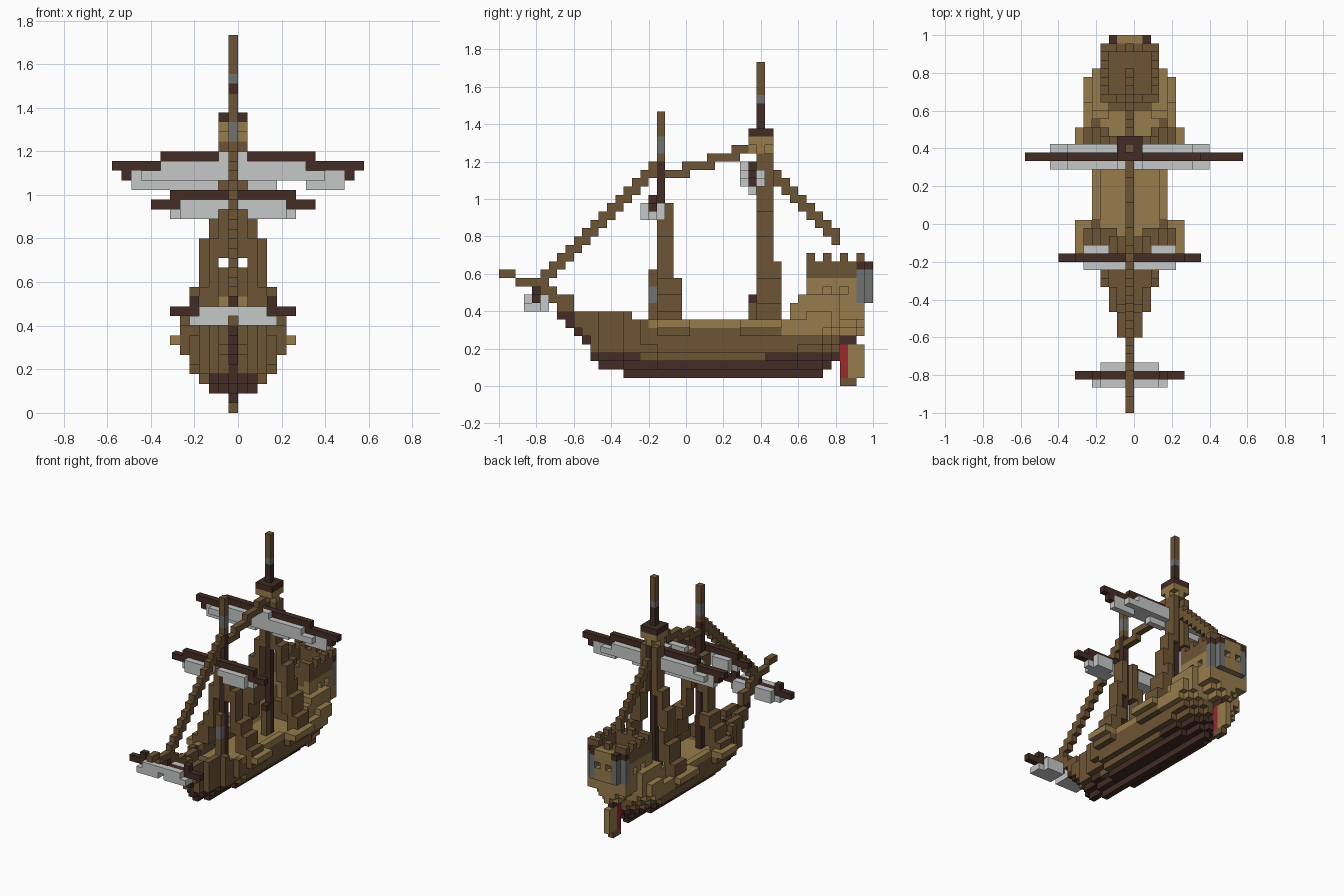
import bpy
import bmesh
from mathutils import Vector

if "Cube" in bpy.data.objects:
    bpy.data.objects.remove(bpy.data.objects["Cube"])

UNIT = 2 / 45           # edge of one block
COLOURS = {
    "brown_wood": (.155, .089, .036),
    "tan_wood": (.31, .2, .075),
    "dark_wood": (.056, .025, .018),
    "sail_cloth": (.56, .58, .57),
    "slate": (.163, .17, .163),
    "rudder_red": (.319, .022, .027),
}
BROWN, TAN, DARK, SAIL, SLATE, RED = COLOURS
materials = {}
for name, rgb in COLOURS.items():
    mat = bpy.data.materials.new(name)
    mat.use_nodes = True
    mat.diffuse_color = (*rgb, 1)
    mat.node_tree.nodes["Principled BSDF"].inputs["Base Color"].default_value = (*rgb, 1)
    materials[name] = mat

cells = {}              # (across, along, up) -> (part, colour)


def span(v):
    return range(v, v + 1) if isinstance(v, int) else range(v[0], v[1] + 1)


def fill(part, colour, out, along, up):
    """Block of cells, mirrored about the keel; out is the distance from it."""
    for d in span(out):
        for j in span(along):
            for k in span(up):
                for side in (-1, 1):
                    cells[(side * d - 1, j, k)] = (part, colour)


def clear(out, along, up):
    for side in (-1, 1):
        cells.pop((side * out - 1, along, up), None)


# Hull: width along the length, limited by height and by the rising keel
def beam(j):
    for end, w in ((8, 0), (11, 1), (14, 2), (16, 3), (18, 4), (22, 5), (28, 4),
                   (39, 5), (40, 4)):
        if j <= end:
            return w
    return 3


def keel(j):
    for end, k in ((7, 8), (8, 7), (9, 6), (10, 5), (11, 3), (14, 2), (38, 1),
                   (39, 2), (40, 3), (42, 5)):
        if j <= end:
            return k
    return 6


LIMIT = (0, 0, 2, 3, 4, 4, 5, 5, 5, 5)
for j in range(7, 44):
    top = 9 if j < 9 else 8 if j < 16 else 7
    deck = 7 if j < 13 or j > 36 else 6 if j < 17 else 5
    flare = 2 if 18 < j < 36 else 1
    for k in range(keel(j), top + 1):
        half = min(beam(j), LIMIT[k], flare * (k - keel(j)))
        for d in range(half + 1):
            if k > deck and d < half:
                continue
            colour = BROWN
            if k <= 2 or (k == 3 and not 16 < j < 32) or (j < 9 and k < 9):
                colour = DARK
            elif j > 40 and k == 5:
                colour = DARK
            elif j < 13 and d == 0 and k < 8:
                colour = DARK
            elif j > 17 and (k == 7 or (k == deck and d < half) or (k == 6 and j > 31)):
                colour = TAN
            fill("hull", colour, d, j, k)
for along in ((19, 22), (29, 33)):
    fill("channel_ledge", TAN, 6, along, 7)

# Stern castle with steps, windows and battlements
for j in range(37, 44):
    w = beam(j)
    fill("stern_castle", TAN, (0, w), j, 8)
    fill("stern_castle", TAN, (0, min(w, 4)), j, (9, 10))
    fill("stern_castle", TAN, (0, 3), j, (11, 12))
    fill("stern_castle", BROWN, (0, 2), j, 12)
    fill("battlement", BROWN, 3, j, (13, 14))
    if j % 2:
        fill("battlement", BROWN, 3, j, 15)
for j in (37, 43):
    fill("battlement", BROWN, (0, 2), j, (13, 14))
    for d in (0, 2):
        fill("battlement", BROWN, d, j, 15)
for j in (39, 41):
    clear(3, j, 11)
fill("castle_steps", TAN, (3, 4), 35, (6, 9))
fill("castle_steps", BROWN, (0, 2), 36, (6, 8))
fill("castle_steps", TAN, (3, 4), 36, (6, 10))
fill("stern_gallery", TAN, (0, 1), 44, (10, 14))
clear(1, 44, 12)
for d, j in ((2, 44), (3, 43)):
    fill("stern_pillar", SLATE, d, j, (10, 13))
    fill("stern_pillar", DARK, d, j, 14)

# Rudder
fill("rudder", RED, 0, 41, (1, 4))
fill("rudder", TAN, 0, (42, 43), (1, 4))
fill("rudder", BROWN, 0, (41, 42), 0)

# Bowsprit
fill("bowsprit", BROWN, 0, (0, 1), 13)
fill("bowsprit", BROWN, 0, (2, 5), 12)
fill("bowsprit", BROWN, 0, (5, 6), 11)
fill("bowsprit", BROWN, 0, (6, 8), 10)

# Rigging ropes along the centre line
for n in range(14):
    fill("fore_stay", BROWN, 0, 5 + n, (12 + n, 13 + n))
for n in range(8):
    fill("back_stay", BROWN, 0, 33 + n, (24 - n, 25 - n))
for along, k in (((20, 22), 25), ((22, 25), 26), ((25, 28), 27), ((28, 32), 28)):
    fill("main_stay", BROWN, 0, along, k)

# Shrouds: stepped bands leaning in toward each mast, thicker at the foot
SHROUDS = (("fore_shroud", 19, 12, ((16, 21), (11, 17), (8, 12), (6, 10), (6, 8))),
           ("main_shroud", 31, 14, ((20, 27), (15, 20), (10, 17), (7, 12), (6, 9))))
for name, j, foot, bands in SHROUDS:
    for n, (low, high) in enumerate(bands):
        fill(name, BROWN, n + 1, (j, j + 1), (low, high))
        if low <= foot:
            fill(name, BROWN, n + 1, j + 2, (low, min(high, foot)))

# Masts, with bands and a thick foot
fill("fore_mast", DARK, 0, 19, (6, 26))
fill("fore_mast", BROWN, 0, 19, (27, 32))
fill("fore_mast", SLATE, 0, 19, (28, 29))
fill("fore_mast", BROWN, 0, 18, (6, 13))
fill("fore_mast", SLATE, 0, 18, (10, 11))
fill("main_mast", DARK, 0, 31, (6, 33))
fill("main_mast", SLATE, 0, 31, 34)
fill("main_mast", BROWN, 0, 31, (35, 38))
fill("main_mast", BROWN, 0, 30, (6, 9))
fill("main_mast", DARK, 0, 30, 10)

# Lookout platform on cross-shaped brackets
fill("lookout", TAN, (0, 1), 31, 28)
fill("lookout", TAN, 0, (30, 32), 28)
fill("lookout", TAN, (0, 1), (30, 32), 29)
fill("lookout", DARK, (0, 1), (30, 32), 30)

# Furled sails hang around their yards
fill("main_sail", SAIL, (0, 1), 29, 26)
fill("main_sail", SAIL, (0, 7), 29, 25)
fill("main_sail", SAIL, (0, 9), 29, 24)
fill("main_sail", SAIL, (2, 7), 31, 25)
fill("main_sail", SAIL, (2, 9), 31, 24)
for i in range(-11, 11):
    cells[(i, 30, 24)] = ("main_sail", SAIL)
    if i < -2 or i in (1, 2, 3) or i > 6:
        cells[(i, 30, 23)] = ("main_sail", SAIL)
fill("main_yard", DARK, (0, 7), 30, 26)
fill("main_yard", DARK, (0, 12), 30, 25)
for cell in ((12, 30, 25), (7, 30, 26), (-12, 30, 24), (11, 30, 24)):
    cells[cell] = ("main_yard", DARK)

fill("fore_sail", SAIL, (1, 5), 17, 21)
fill("fore_sail", SAIL, (2, 5), 17, 20)
fill("fore_sail", SAIL, (3, 5), 19, (20, 21))
fill("fore_sail", SAIL, (2, 6), 18, (20, 21))
fill("fore_yard", DARK, (0, 6), 18, 22)
fill("fore_yard", DARK, (6, 8), 18, 21)

fill("bow_sail", SAIL, (0, 3), 3, 10)
fill("bow_sail", SAIL, (1, 4), (3, 4), 9)
fill("bow_sail", SAIL, (1, 3), 5, (9, 10))
fill("bow_yard", DARK, (0, 6), 4, 10)
fill("bow_yard", DARK, 4, 4, 11)
fill("bow_yard", DARK, 0, 4, 11)

# Turn each part's cells into a mesh of its outer faces
AXES = [Vector(a) for a in ((1, 0, 0), (0, 1, 0), (0, 0, 1))]
ORIGIN = Vector((0, -1, 0))
slots = list(COLOURS)
for part in sorted({p for p, c in cells.values()}):
    bm = bmesh.new()
    for cell, (owner, colour) in cells.items():
        if owner != part:
            continue
        middle = Vector(cell) + Vector((.5, .5, .5))
        for a in range(3):
            u, v = AXES[(a + 1) % 3] / 2, AXES[(a + 2) % 3] / 2
            for sign in (-1, 1):
                beside = tuple(int(c) for c in Vector(cell) + sign * AXES[a])
                if beside in cells:
                    continue
                centre = middle + sign * AXES[a] / 2
                ring = [centre - u - v, centre + u - v, centre + u + v, centre - u + v]
                verts = [bm.verts.new(p * UNIT + ORIGIN) for p in ring[::sign]]
                bm.faces.new(verts).material_index = slots.index(colour)
    bmesh.ops.remove_doubles(bm, verts=bm.verts, dist=UNIT / 50)
    mesh = bpy.data.meshes.new(part)
    bm.to_mesh(mesh)
    bm.free()
    for name in slots:
        mesh.materials.append(materials[name])
    bpy.context.collection.objects.link(bpy.data.objects.new(part, mesh))
